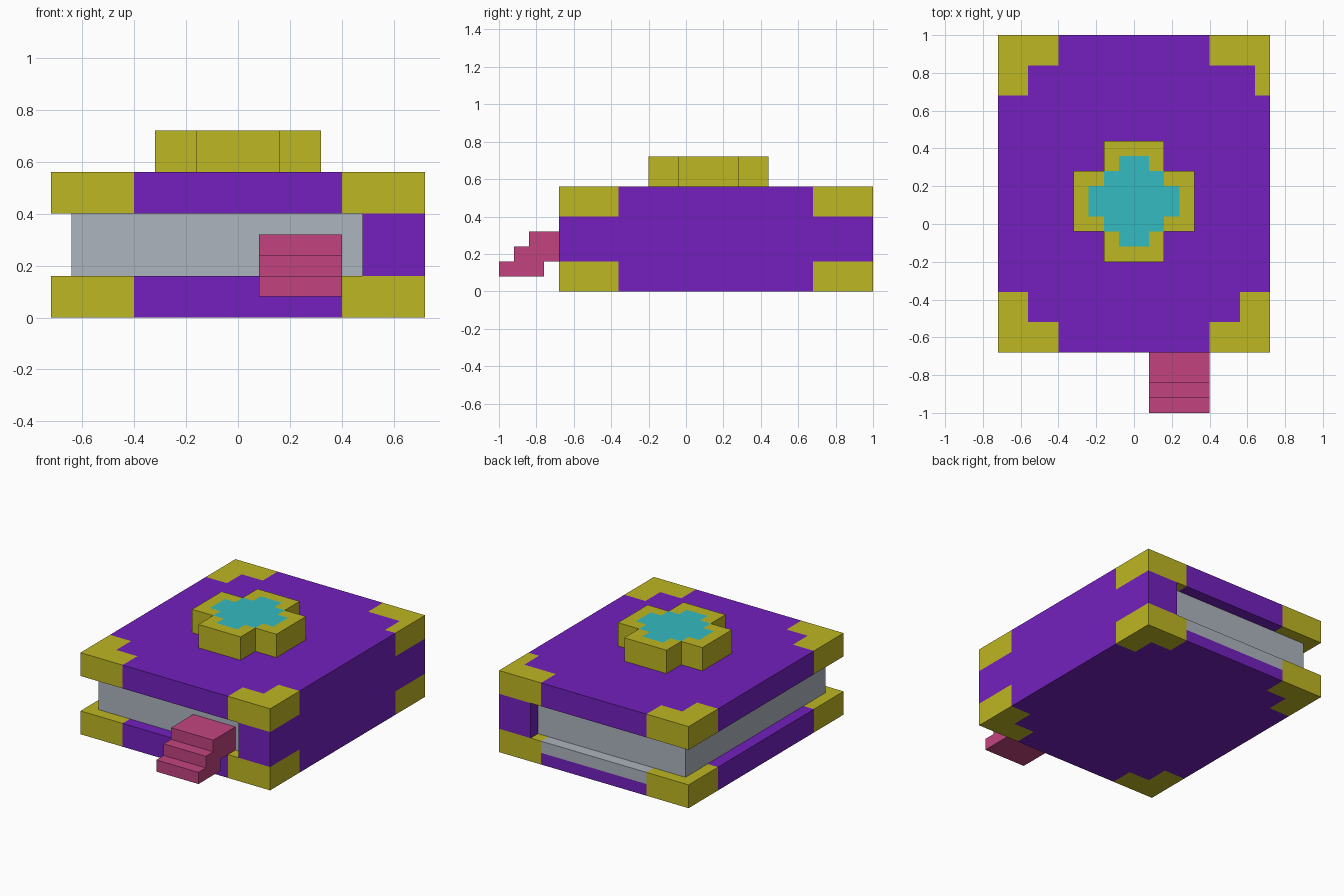
import bpy, bmesh
from mathutils import Vector

if "Cube" in bpy.data.objects:
    bpy.data.objects.remove(bpy.data.objects["Cube"], do_unlink=True)


def material(name, rgb):
    lin = [((c / 255 + 0.055) / 1.055) ** 2.4 for c in rgb] + [1.0]
    m = bpy.data.materials.new(name)
    m.use_nodes = True
    m.diffuse_color = lin
    m.node_tree.nodes["Principled BSDF"].inputs["Base Color"].default_value = lin
    return m


PURPLE = material("purple leather", (115, 32, 190))
GOLD = material("gold", (190, 183, 34))
CYAN = material("cyan gem", (52, 187, 192))
PINK = material("pink ribbon", (194, 68, 127))
GREY = material("grey paper", (174, 181, 191))


def prism(name, outline, axis, lo, hi, mats, cuts=(), rule=None):
    """Extrude a 2D outline along an axis, cut it on grid planes, colour faces by rule."""
    bm = bmesh.new()

    def place(p, h):
        return (p[0], p[1], h) if axis == 2 else (h, p[0], p[1])
    base = bm.faces.new([bm.verts.new(place(p, lo)) for p in outline])
    ext = bmesh.ops.extrude_face_region(bm, geom=[base])
    shift = Vector((0, 0, hi - lo)) if axis == 2 else Vector((hi - lo, 0, 0))
    bmesh.ops.translate(bm, vec=shift,
                        verts=[g for g in ext["geom"] if isinstance(g, bmesh.types.BMVert)])
    for ax, values in enumerate(cuts):
        normal = Vector((ax == 0, ax == 1, ax == 2))
        for v in values:
            bmesh.ops.bisect_plane(bm, geom=bm.verts[:] + bm.edges[:] + bm.faces[:],
                                   plane_co=normal * v, plane_no=normal)
    bmesh.ops.recalc_face_normals(bm, faces=bm.faces)
    if rule:
        for f in bm.faces:
            f.material_index = rule(f.calc_center_median() - f.normal * 0.02, f.normal)
    mesh = bpy.data.meshes.new(name)
    bm.to_mesh(mesh)
    bm.free()
    for m in mats:
        mesh.materials.append(m)
    ob = bpy.data.objects.new(name, mesh)
    bpy.context.collection.objects.link(ob)
    return ob


def rect(x0, x1, y0, y1):
    return [(x0, y0), (x1, y0), (x1, y1), (x0, y1)]


# Covers: purple boards with stepped gold corners
MID_Y = 0.16


def corner(p, inner_x=0.56):
    dx, dy = abs(p.x), abs(p.y - MID_Y)
    return (dx > 0.40 and dy > 0.68) or (dx > inner_x and dy > 0.52)


def top_rule(p, n):
    narrow = p.x > 0 and p.y > 0
    return 1 if corner(p, 0.64 if narrow else 0.56) else 0


def bottom_rule(p, n):
    if corner(p):
        return 1
    # paper-coloured strip along the rear edge
    return 2 if p.y > 0.92 and p.z > 0.08 and abs(p.x) < 0.40 else 0


XS = (-0.56, -0.40, 0.40, 0.56, 0.64)
YS = (-0.52, -0.36, 0.68, 0.84, 0.92)
board = rect(-0.72, 0.72, -0.68, 1.0)
prism("bottom_cover", board, 2, 0.0, 0.16, [PURPLE, GOLD, GREY], (XS, YS, (0.08,)), bottom_rule)
prism("top_cover", board, 2, 0.40, 0.56, [PURPLE, GOLD], (XS, YS), top_rule)

# Spine and page block
prism("spine", rect(0.48, 0.72, -0.68, 1.0), 2, 0.16, 0.40, [PURPLE])
prism("pages", rect(-0.64, 0.48, -0.60, 0.92), 2, 0.16, 0.40, [GREY])

# Cross-shaped emblem with an inlaid gem on its top
EY = 0.12
cross = [(0.32, -0.16), (0.32, 0.16), (0.16, 0.16), (0.16, 0.32), (-0.16, 0.32), (-0.16, 0.16),
         (-0.32, 0.16), (-0.32, -0.16), (-0.16, -0.16), (-0.16, -0.32), (0.16, -0.32), (0.16, -0.16)]


def emblem_rule(p, n):
    dx, dy = abs(p.x), abs(p.y - EY)
    gem = any(dx < a and dy < b for a, b in ((0.08, 0.24), (0.16, 0.16), (0.24, 0.08)))
    return 1 if n.z > 0.5 and gem else 0


steps = (-0.24, -0.16, -0.08, 0.08, 0.16, 0.24)
prism("emblem", [(x, y + EY) for x, y in cross], 2, 0.56, 0.72, [GOLD, CYAN],
      (steps, [s + EY for s in steps]), emblem_rule)

# Ribbon bookmark stepping down from the pages
ribbon = [(-1.0, 0.08), (-0.76, 0.08), (-0.76, 0.16), (-0.60, 0.16), (-0.60, 0.32),
          (-0.84, 0.32), (-0.84, 0.24), (-0.92, 0.24), (-0.92, 0.16), (-1.0, 0.16)]
prism("bookmark", ribbon, 0, 0.08, 0.40, [PINK])
